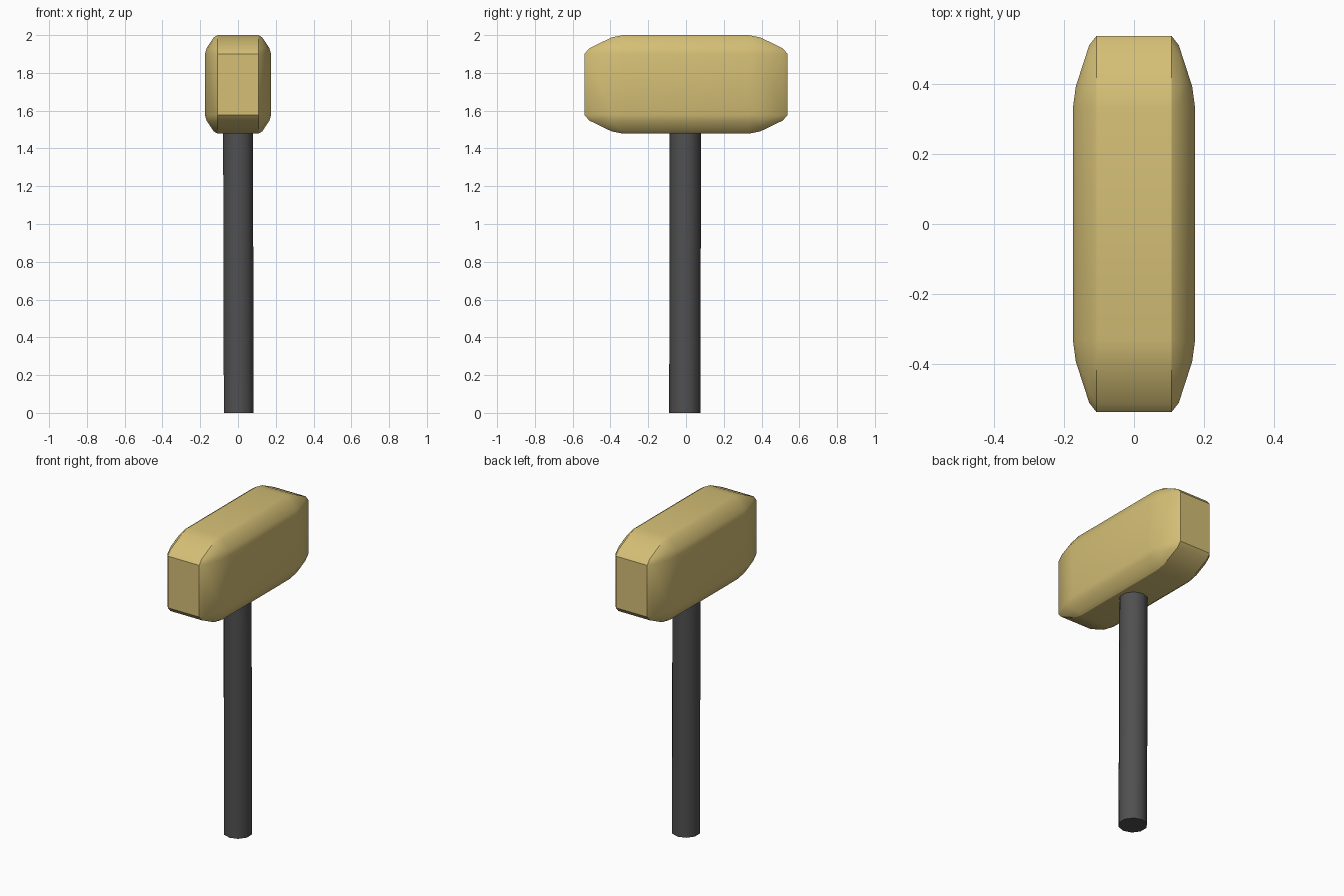
import bpy, bmesh
from mathutils import Matrix, Vector

if "Cube" in bpy.data.objects:
    bpy.data.objects.remove(bpy.data.objects["Cube"])


def finish(bm, name, color, angle):
    bmesh.ops.recalc_face_normals(bm, faces=bm.faces)
    me = bpy.data.meshes.new(name)
    bm.to_mesh(me)
    bm.free()
    ob = bpy.data.objects.new(name, me)
    bpy.context.collection.objects.link(ob)
    mat = bpy.data.materials.new(name + "_material")
    mat.diffuse_color = color
    mat.use_nodes = True
    mat.node_tree.nodes["Principled BSDF"].inputs["Base Color"].default_value = mat.diffuse_color
    me.materials.append(mat)
    bpy.ops.object.select_all(action='DESELECT')
    bpy.context.view_layer.objects.active = ob
    ob.select_set(True)
    bpy.ops.object.shade_smooth_by_angle(angle=angle)
    return ob


# Mallet head: cube chamfered twice, then stretched so the bevels stretch too
bm = bmesh.new()
bmesh.ops.create_cube(bm, size=2)
for width in (0.315, 0.0675):
    bmesh.ops.bevel(bm, geom=bm.edges[:], offset=width, offset_type='OFFSET',
                    segments=1, profile=0.5, affect='EDGES')
bmesh.ops.scale(bm, vec=(0.175, 0.538, 0.261), verts=bm.verts)
bmesh.ops.translate(bm, vec=(0, 0, 1.739), verts=bm.verts)
finish(bm, "mallet_head", (0.66, 0.52, 0.18, 1), 0.5)

# Handle: low-poly shaft, very slightly off centre at its foot
bm = bmesh.new()
bmesh.ops.create_cone(bm, cap_ends=True, segments=10, radius1=0.083, radius2=0.083,
                      depth=1.6, matrix=Matrix.Translation((0, 0, 0.8)))
for v in bm.verts:
    v.co += Vector((0.004, -0.006, 0)) if v.co.z < 0.1 else Vector((0, -0.004, 0))
finish(bm, "handle", (0.08, 0.08, 0.08, 1), 0.7)
